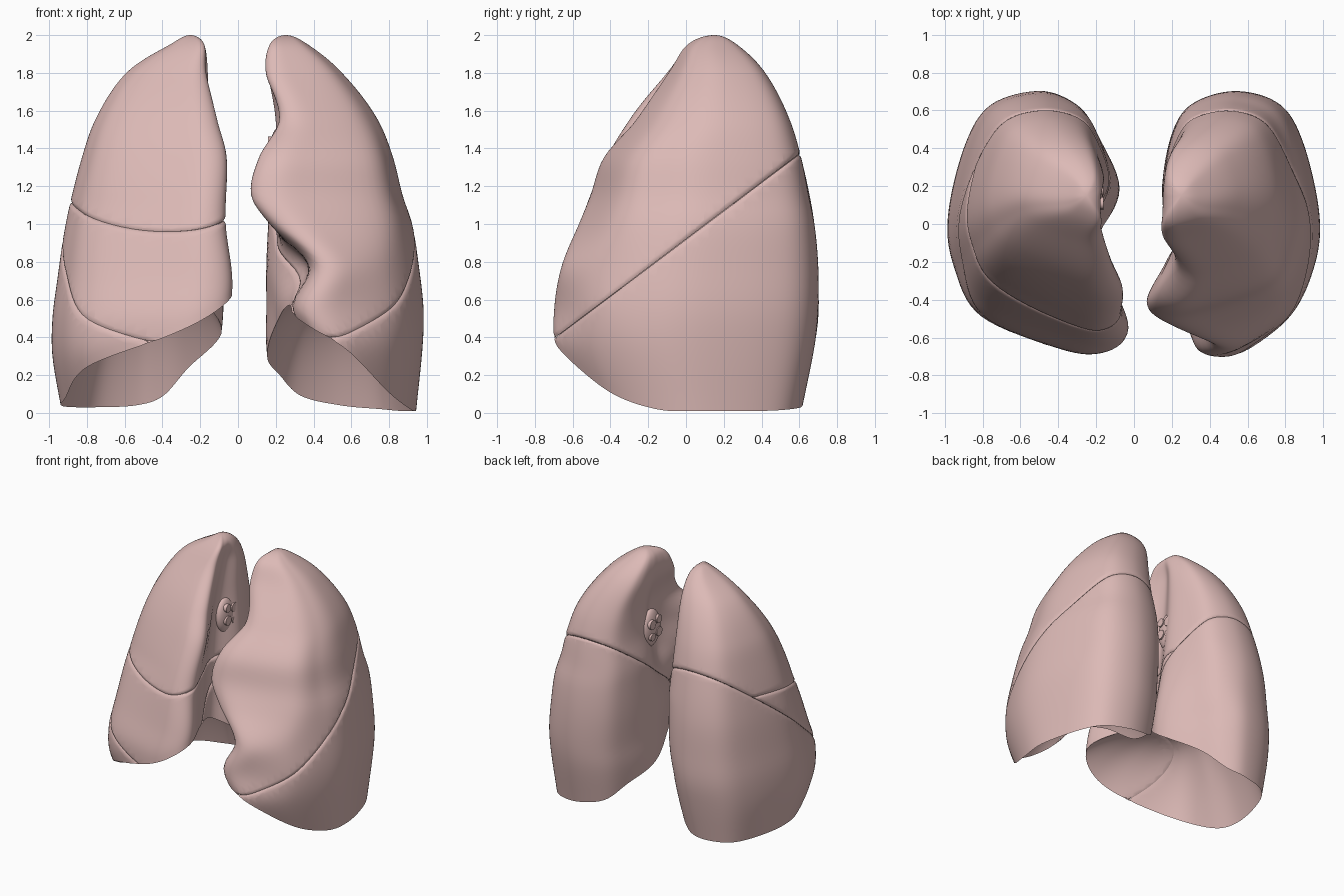
import bpy, bmesh, math
from mathutils import Vector

if "Cube" in bpy.data.objects:
    bpy.data.objects.remove(bpy.data.objects["Cube"])

pink = bpy.data.materials.new("lung_pink")
pink.diffuse_color = (0.72, 0.49, 0.47, 1)
pink.use_nodes = True
pink.node_tree.nodes["Principled BSDF"].inputs["Base Color"].default_value = pink.diffuse_color
SUB, ROWS, RINGS = 8, 56, 24
COLS = 14 * SUB

# Level tables: z, lateral x, rear medial x, hilum x, front medial x, front y, back y
TWO_LOBED = [
    (2.00, .25, .25, .25, .25, .15, .15), (1.95, .37, .17, .17, .17, .01, .27),
    (1.80, .55, .16, .16, .15, -.09, .42), (1.55, .74, .20, .25, .22, -.26, .55),
    (1.35, .82, .20, .27, .11, -.43, .61), (1.15, .87, .17, .26, .07, -.50, .65),
    (1.00, .92, .16, .22, .17, -.56, .68), (0.78, .955, .15, .19, .38, -.65, .70),
    (0.55, .98, .15, .20, .30, -.69, .70), (0.35, .975, .15, .22, .40, -.68, .68),
    (0.00, .94, .19, .26, .40, -.52, .61)]
THREE_LOBED = [
    (2.00, .25, .25, .25, .25, .15, .15), (1.95, .36, .18, .18, .18, .02, .27),
    (1.80, .59, .16, .20, .17, -.10, .42), (1.55, .755, .16, .22, .11, -.30, .55),
    (1.35, .825, .15, .23, .06, -.42, .61), (1.00, .91, .12, .22, .065, -.56, .68),
    (0.70, .955, .08, .20, .03, -.64, .70), (0.50, .98, .08, .17, .05, -.68, .70),
    (0.30, .98, .11, .18, .10, -.66, .67), (0.00, .93, .20, .25, .25, -.48, .61)]
# Height of the lower rim at each outline control point
RIM_TWO = [.01, .01, .02, .04, .09, .20, .30, .48, .57, .50, .42, .31, .11, .02]
RIM_THREE = [.04, .03, .03, .04, .09, .24, .42, .60, .66, .62, .51, .40, .24, .08]


def level(table, z):
    """Smoothly interpolate a level; sqrt spacing rounds the apex."""
    s = math.sqrt(max(0, 2 - z))
    S = [math.sqrt(2 - r[0]) for r in table]
    last = len(S) - 1
    i = max(k for k in range(last) if S[k] <= s + 1e-9)
    h = S[i + 1] - S[i]
    t = (s - S[i]) / h

    def slope(k, c):
        a, b = max(k - 1, 0), min(k + 1, last)
        return (table[b][c] - table[a][c]) / (S[b] - S[a])
    out = []
    for c in range(1, 7):
        p, q = table[i][c], table[i + 1][c]
        out.append(p * (2*t**3 - 3*t*t + 1) + q * (3*t*t - 2*t**3)
                   + h * (slope(i, c) * (t**3 - 2*t*t + t) + slope(i + 1, c) * (t**3 - t*t)))
    return out


def outline(table, z, corner, slim):
    """Control points of the horizontal cross-section at height z."""
    xl, xp, xh, xa, yf, yb = level(table, z)
    w, wa, ym, hy = xl - xp, xl - xa, (yf + yb) / 2, (yb - yf) / 2
    high = min(1, max(0, (z - .5) / .6))
    k, sl = corner * (1 - .7 * high), slim * high
    pts = [(xl, .05), (xl - .10*w, .6), (xl - .25*w, .9), (xl - .53*w, 1),
           (xp + (.17 + k)*w, .9), (xp + (.04 + k)*w, .66), (xp, .25), (xh, -.12),
           (max((xh + xa) / 2, xa - .03), -.5), (xa, -.86), (xa + .12*wa, -1),
           (xa + .35*wa, -.97 + sl / 2), (xl - .2*w, -.72 + sl), (xl - .04*w, -.35 + sl / 2)]
    return [Vector((x, ym + v * hy)) for x, v in pts]


def spline(P, col):
    """Point on a closed smooth curve through 14 values."""
    i, t = col // SUB, (col % SUB) / SUB
    a, b, c, d = (P[(i + k) % 14] for k in (-1, 0, 1, 2))
    return .5 * (2*b + (c - a)*t + (2*a - 5*b + 4*c - d)*(t*t) + (3*b - a - 3*c + d)*t**3)


def build_lung(table, rims, top, shape, side):
    bm = bmesh.new()
    rim = [max(.004, spline(rims, c)) for c in range(COLS)]
    edge = [spline(outline(table, rim[c], *shape), c) for c in range(COLS)]
    mid = sum(edge, Vector((0, 0))) / COLS
    loops = []
    # deep domed underside, rings from the centre to the rim
    for r in range(1, RINGS):
        f = math.sin(math.pi / 2 * r / RINGS)
        ring = []
        for c in range(COLS):
            x, y = mid + (edge[c] - mid) * f
            ring.append(bm.verts.new((side * x, y, top - (top - rim[c]) * f**3.2)))
        loops.append(ring)
    # outer wall from rim to apex
    for j in range(ROWS):
        f = math.sin(math.pi / 2 * j / ROWS)
        ring = []
        for c in range(COLS):
            z = rim[c] + (2 - rim[c]) * f
            x, y = spline(outline(table, z, *shape), c)
            ring.append(bm.verts.new((side * x, y, z)))
        loops.append(ring)
    low = bm.verts.new((side * mid.x, mid.y, top))
    apex = bm.verts.new((side * .25, .15, 2))
    for c in range(COLS):
        n = (c + 1) % COLS
        for A, B in zip(loops, loops[1:]):
            bm.faces.new((A[c], A[n], B[n], B[c]))
        bm.faces.new((low, loops[0][n], loops[0][c]))
        bm.faces.new((apex, loops[-1][c], loops[-1][n]))
    bmesh.ops.recalc_face_normals(bm, faces=bm.faces)
    return bm


def cut(bm, co, no, sag=0):
    """Remove the side the normal points to, cap it and round the edge.
    A sag bends the cut upwards away from x = -0.45."""
    band = .024
    for v in bm.verts:
        v.co.z -= sag * ((v.co.x + .45) / .45)**2
    for d, clear in ((band, False), (band / 2, False), (.001, True)):
        res = bmesh.ops.bisect_plane(bm, geom=bm.verts[:] + bm.edges[:] + bm.faces[:], dist=1e-5,
                                     plane_co=co - no * d, plane_no=no, clear_outer=clear)
    bm.normal_update()
    moves = []
    for v in bm.verts:
        s = (co - v.co).dot(no)
        if s < band:
            n = v.normal - no * v.normal.dot(no)
            moves.append((v, n * (.012 * (1 - s / band)**2)))
    for v, m in moves:
        v.co -= m
    edges = [e for e in res["geom_cut"] if isinstance(e, bmesh.types.BMEdge)]
    bmesh.ops.triangle_fill(bm, edges=edges, use_beauty=True)
    for v in bm.verts:
        v.co.z += sag * ((v.co.x + .45) / .45)**2
    bmesh.ops.recalc_face_normals(bm, faces=bm.faces)


def finish(name, bm):
    me = bpy.data.meshes.new(name)
    bm.to_mesh(me)
    bm.free()
    ob = bpy.data.objects.new(name, me)
    bpy.context.collection.objects.link(ob)
    me.materials.append(pink)
    bpy.ops.object.select_all(action='DESELECT')
    ob.select_set(True)
    bpy.context.view_layer.objects.active = ob
    bpy.ops.object.shade_smooth_by_angle(angle=math.radians(45))


def lobe(name, source, cuts):
    bm = source.copy()
    for args in cuts:
        cut(bm, *args)
    finish(name, bm)


# Lung with two lobes (+x), split by an oblique fissure
co, up = Vector((0, -.69, .40)), Vector((0, -.752, 1)).normalized()
lung = build_lung(TWO_LOBED, RIM_TWO, .64, (.03, 0), 1)
lobe("two_lobed_lung_upper", lung, [(co, -up)])
lobe("two_lobed_lung_lower", lung, [(co, up)])
lung.free()

# Lung with three lobes (-x), split by an oblique and a horizontal fissure
co, up = Vector((0, -.65, .36)), Vector((0, -.80, 1)).normalized()
co2, up2 = Vector((0, -.55, .95)), Vector((0, -.15, 1)).normalized()
lung = build_lung(THREE_LOBED, RIM_THREE, .72, (.12, .12), -1)
lobe("three_lobed_lung_upper", lung, [(co, -up), (co2, -up2, .08)])
lobe("three_lobed_lung_middle", lung, [(co, -up), (co2, up2, .08)])
lobe("three_lobed_lung_lower", lung, [(co, up)])
lung.free()

# Hilum with cut airway and vessel stubs on each inner face
for side, label in ((1, "two_lobed"), (-1, "three_lobed")):
    bm = bmesh.new()
    bmesh.ops.create_uvsphere(bm, u_segments=32, v_segments=16, radius=1)
    for v in bm.verts:
        v.co = (side * (.215 + v.co.x * .05), .15 + v.co.y * .11, 1.36 + v.co.z * .15)
    finish(label + "_hilum", bm)
    for k, (y, z, r) in enumerate([(.11, 1.43, .032), (.19, 1.41, .038),
                                   (.11, 1.33, .036), (.19, 1.31, .030)]):
        bm = bmesh.new()
        bmesh.ops.create_cone(bm, cap_ends=True, segments=20, radius1=r, radius2=r, depth=.08)
        for v in bm.verts:
            v.co = (side * (.20 + v.co.z), y + v.co.x, z + v.co.y)
        finish(f"{label}_stub_{k + 1}", bm)
